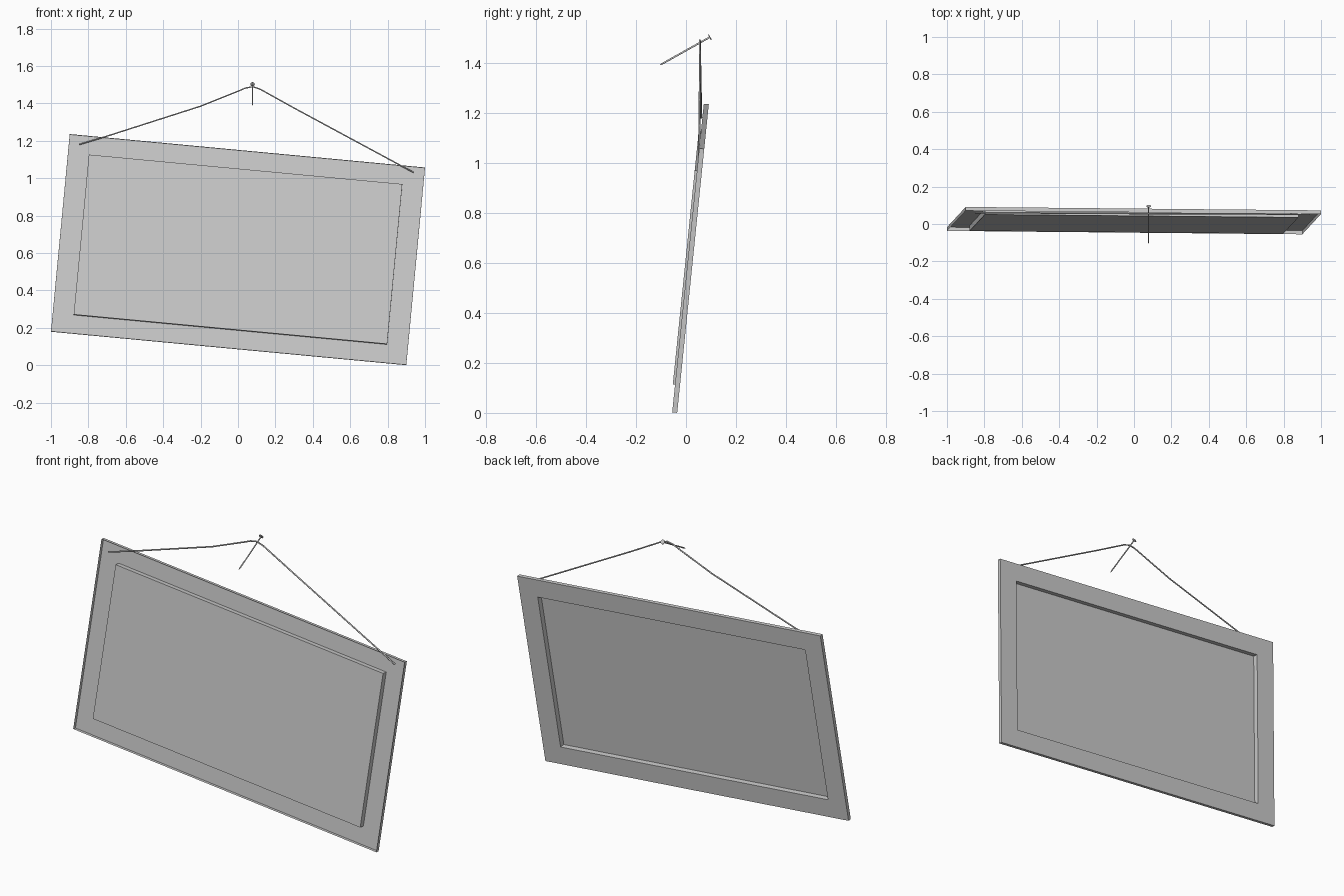
import bpy, bmesh
from math import radians
from mathutils import Matrix, Vector

if "Cube" in bpy.data.objects:
    bpy.data.objects.remove(bpy.data.objects["Cube"])

grey = bpy.data.materials.new("plain_grey")
grey.use_nodes = True
grey.diffuse_color = (0.6, 0.6, 0.6, 1)
grey.node_tree.nodes["Principled BSDF"].inputs["Base Color"].default_value = (0.6, 0.6, 0.6, 1)

# The picture hangs crooked and leans away from the wall
hang = (Matrix.Translation((0, 0.018, 0.618))
        @ Matrix.Rotation(radians(-5.85), 4, 'X')
        @ Matrix.Rotation(radians(5.4), 4, 'Y'))

OUTER, INNER = (1.908, 1.065), (1.683, 0.863)
BACK, FRONT, CANVAS = -0.010, 0.010, -0.019


def add_object(name, bm, matrix=Matrix()):
    bmesh.ops.recalc_face_normals(bm, faces=bm.faces)
    mesh = bpy.data.meshes.new(name)
    bm.to_mesh(mesh)
    bm.free()
    mesh.materials.append(grey)
    obj = bpy.data.objects.new(name, mesh)
    obj.matrix_world = matrix
    bpy.context.collection.objects.link(obj)
    return obj


def rectangle(bm, size, y):
    w, h = size[0] / 2, size[1] / 2
    return [bm.verts.new((sx * w, y, sz * h))
            for sx, sz in ((-1, -1), (1, -1), (1, 1), (-1, 1))]


# Frame: open-backed moulding with outer walls, face and recess walls
bm = bmesh.new()
rings = [rectangle(bm, s, y) for s, y in
         ((OUTER, BACK), (OUTER, FRONT), (INNER, FRONT), (INNER, CANVAS))]
for a, b in zip(rings, rings[1:]):
    for i in range(4):
        j = (i + 1) % 4
        bm.faces.new((a[i], a[j], b[j], b[i]))
add_object("picture_frame", bm, hang)

# Canvas at the bottom of the recess
bm = bmesh.new()
bm.faces.new(rectangle(bm, INNER, CANVAS))
add_object("canvas", bm, hang)

# Hanging cord looped over the nail
path = [(-0.85, 0.061, 1.18), (-0.70, 0.060, 1.225), (-0.20, 0.057, 1.385),
        (0.00, 0.056, 1.465), (0.04, 0.055, 1.482), (0.08, 0.055, 1.489),
        (0.12, 0.055, 1.475), (0.30, 0.056, 1.375), (0.94, 0.052, 1.03)]
curve = bpy.data.curves.new("cord", 'CURVE')
curve.dimensions = '3D'
curve.bevel_depth = 0.004
curve.bevel_resolution = 1
curve.use_fill_caps = True
spline = curve.splines.new('POLY')
spline.points.add(len(path) - 1)
for point, co in zip(spline.points, path):
    point.co = (*co, 1)
curve.materials.append(grey)
cord = bpy.data.objects.new("hanging_cord", curve)
bpy.context.collection.objects.link(cord)

# Nail: shank with a point at the wall end and a flat head
tip, top = Vector((0.078, -0.105, 1.39)), Vector((0.078, 0.097, 1.503))
axis = top - tip
turn = axis.to_track_quat('Z', 'Y').to_matrix().to_4x4()
length = axis.length
bm = bmesh.new()
for r1, r2, start, end in ((0.001, 0.0035, 0, 0.015),
                           (0.0035, 0.0035, 0.015, length),
                           (0.012, 0.012, length - 0.004, length)):
    bmesh.ops.create_cone(bm, cap_ends=True, segments=12, radius1=r1, radius2=r2,
                          depth=end - start,
                          matrix=Matrix.Translation((0, 0, (start + end) / 2)))
add_object("nail", bm, Matrix.Translation(tip) @ turn)
